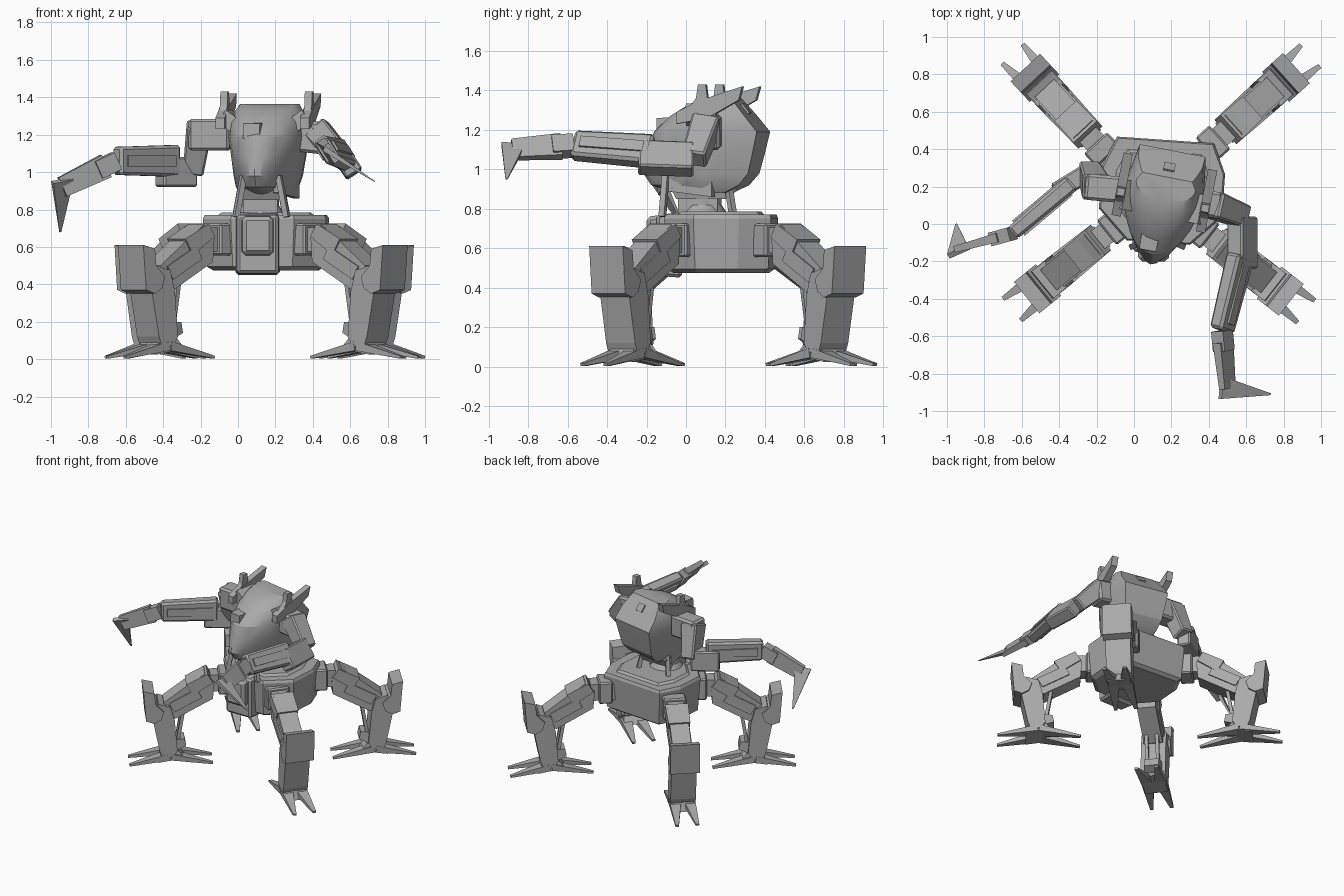
import bpy, bmesh, math
from mathutils import Vector, Matrix

cube = bpy.data.objects.get("Cube")
if cube:
    bpy.data.objects.remove(cube)

grey = bpy.data.materials.new("plain_grey")
grey.use_nodes = True
grey.diffuse_color = (0.4, 0.4, 0.4, 1)
grey.node_tree.nodes["Principled BSDF"].inputs["Base Color"].default_value = (0.4, 0.4, 0.4, 1)
I = Matrix.Identity(4)


def loft(name, rings, m=I, smooth=0, bevel=0):
    """Closed solid through rings of equal point count."""
    bm = bmesh.new()
    loops = [[bm.verts.new(m @ Vector(p)) for p in r] for r in rings]
    n = len(loops[0])
    for a, b in zip(loops, loops[1:]):
        for i in range(n):
            bm.faces.new((a[i], a[(i + 1) % n], b[(i + 1) % n], b[i]))
    bm.faces.new(loops[0])
    bm.faces.new(loops[-1])
    bmesh.ops.recalc_face_normals(bm, faces=bm.faces)
    me = bpy.data.meshes.new(name)
    bm.to_mesh(me)
    bm.free()
    me.materials.append(grey)
    ob = bpy.data.objects.new(name, me)
    bpy.context.collection.objects.link(ob)
    if bevel:
        mod = ob.modifiers.new("bevel", 'BEVEL')
        mod.width = bevel
    if smooth:
        bpy.context.view_layer.objects.active = ob
        ob.select_set(True)
        bpy.ops.object.shade_smooth_by_angle(angle=math.radians(smooth))
        ob.select_set(False)


def beam(name, p, q, w, h, w2=None, h2=None, up=(0, 0, 1), m=I, bevel=0):
    """Tapered box from p to q; w across, h along up."""
    p, q = Vector(p), Vector(q)
    d = (q - p).normalized()
    s = d.cross(Vector(up)).normalized()
    u = s.cross(d)
    def ring(c, a, b):
        return [c + s * a * i / 2 + u * b * j / 2 for i, j in ((-1, -1), (1, -1), (1, 1), (-1, 1))]
    loft(name, [ring(p, w, h), ring(q, w2 or w, h2 or h)], m, bevel=bevel)


def plate(name, outline, half, m=I):
    """Side profile (along, height) given thickness across."""
    loft(name, [[(a, s * half, z) for a, z in outline] for s in (-1, 1)], m)


# Hull: broad side faces, chamfered corners, narrow rim
hull_m = Matrix.Translation((0.15, 0.18, 0)) @ Matrix.Rotation(math.radians(-4), 4, 'Z')
def hull_ring(k, z):
    return [(x * k, y * k, z) for x, y in ((0.33, 0.11), (0.26, 0.27), (-0.26, 0.27), (-0.33, 0.11),
                                          (-0.33, -0.12), (-0.17, -0.28), (0.17, -0.28), (0.33, -0.12))]
loft("hull", [hull_ring(0.84, 0.475), hull_ring(0.94, 0.495), hull_ring(1, 0.75), hull_ring(0.97, 0.77)], hull_m)
loft("hull_deck", [hull_ring(0.8, 0.76), hull_ring(0.7, 0.785)], hull_m)
beam("front_plate", (0.105, -0.02, 0.615), (0.105, -0.15, 0.615), 0.24, 0.33, 0.22, 0.31, bevel=0.015)
beam("front_box", (0.105, -0.1, 0.66), (0.105, -0.2, 0.66), 0.18, 0.22, 0.16, 0.2, bevel=0.02)

# Waist
def disc(r, z, n=12):
    return [(0.12 + r * math.cos(i * math.tau / n), 0.08 + r * math.sin(i * math.tau / n), z) for i in range(n)]
loft("waist", [disc(0.14, 0.76), disc(0.1, 0.82), disc(0.1, 0.9)], smooth=30)
beam("waist_block", (0.12, 0.06, 0.78), (0.12, 0.06, 0.86), 0.18, 0.2, up=(0, 1, 0))
beam("waist_collar", (0.12, 0.09, 0.85), (0.12, 0.09, 0.91), 0.2, 0.28, 0.23, 0.34, up=(0, 1, 0))
for x in (-0.01, 0.26):
    for y in (-0.12, 0.24):
        beam("waist_strut", (x, y, 0.76), (0.12 + (x - 0.12) * 0.7, y * 0.85, 0.98), 0.03, 0.03)

# Torso: rounded front shield, flat sloping back panels
head_m = Matrix.Translation((0.13, 0, 0)) @ Matrix.Rotation(math.radians(-11), 4, 'Z')
def head_ring(z, front, back, hw, nose):
    n = 12
    d = back - front
    pts = [(hw * 0.85, back, z), (-hw * 0.85, back, z), (-hw, back - d * 0.3, z)]
    for i in range(n + 1):
        t = -math.pi / 2 + math.pi * i / n
        k = math.cos(t)
        x = math.sin(t) * (hw * (1 - k) + nose * k)
        pts.append((x, front + d * 0.6 * (1 - k), z))
    return pts + [(hw, back - d * 0.3, z)]
loft("torso", [head_ring(*r) for r in (
    (0.88, -0.06, 0.22, 0.14, 0.08), (0.92, -0.18, 0.3, 0.165, 0.09), (0.98, -0.22, 0.35, 0.18, 0.11),
    (1.08, -0.205, 0.375, 0.195, 0.16), (1.19, -0.165, 0.4, 0.21, 0.2), (1.27, -0.08, 0.335, 0.205, 0.2),
    (1.33, 0.02, 0.285, 0.18, 0.18), (1.365, 0.12, 0.255, 0.16, 0.15))], head_m, smooth=25)
beam("front_sensor", (-0.03, 0, 1.215), (-0.03, -0.15, 1.22), 0.1, 0.1, 0.09, 0.08, m=head_m)
beam("back_hatch", (0, 0.25, 1.26), (0, 0.315, 1.31), 0.06, 0.06, m=head_m)
for s in (-1, 1):
    # Lower side panels beside the shield and swept ear fins
    beam("side_panel", (s * 0.09, -0.08, 0.95), (s * 0.15, 0.17, 0.95), 0.03, 0.12, 0.04, 0.18, m=head_m)
    beam("ear_root", (s * 0.16, 0.12, 1.25), (s * 0.23, 0.12, 1.3), 0.16, 0.08, m=head_m)
    ear_m = head_m @ Matrix.Translation((s * 0.23, 0, 0)) @ Matrix.Rotation(math.pi / 2, 4, 'Z')
    plate("ear_fin", [(0, 1.23), (0, 1.29), (0.12, 1.35), (0.34, 1.42), (0.32, 1.35), (0.16, 1.26)], 0.025, ear_m)
    plate("ear_spike", [(0.04, 1.28), (0.1, 1.36), (0.11, 1.43), (0.15, 1.43), (0.16, 1.35)], 0.02, ear_m)

# Legs: the same leg at each hull corner, radial along local x
shin = [(0.39, 0.07), (0.36, 0.12), (0.38, 0.36), (0.41, 0.47), (0.5, 0.5), (0.54, 0.37), (0.49, 0.12), (0.47, 0.07)]
knee = [(0.48, 0.38), (0.46, 0.44), (0.52, 0.5), (0.53, 0.59), (0.61, 0.61), (0.59, 0.37), (0.53, 0.35)]
thigh = [(0.1, 0.52), (0.09, 0.65), (0.16, 0.72), (0.25, 0.66), (0.46, 0.5), (0.45, 0.4), (0.37, 0.37)]
for x, y, turn in ((0.415, 0.425, 42), (-0.165, 0.39, 133), (-0.1, -0.01, 219), (0.36, -0.03, -38)):
    m = Matrix.Translation((x, y, 0)) @ Matrix.Rotation(math.radians(turn), 4, 'Z')
    beam("hip_axle", (-0.1, 0, 0.64), (0.12, 0, 0.64), 0.12, 0.13, m=m)
    beam("hip_collar", (-0.04, 0, 0.64), (0.06, 0, 0.64), 0.17, 0.17, m=m, bevel=0.01)
    plate("thigh", thigh, 0.07, m)
    beam("thigh_armour", (0.12, 0, 0.69), (0.27, 0, 0.6), 0.17, 0.08, 0.16, 0.1, m=m)
    beam("thigh_side", (0.2, 0, 0.57), (0.4, 0, 0.46), 0.16, 0.08, m=m)
    beam("knee_axle", (0.45, -0.09, 0.44), (0.45, 0.09, 0.44), 0.08, 0.08, m=m)
    plate("shin", shin, 0.093, m)
    plate("knee_guard", knee, 0.108, m)
    for s in (-1, 1):
        beam("shin_piston", (0.31, s * 0.04, 0.45), (0.36, s * 0.04, 0.15), 0.025, 0.025, m=m)
        # Splayed toes, two outward and two inward
        for e, tip in ((1, 0.71), (-1, 0.1)):
            beam("toe", (0.41 + e * 0.01, s * 0.05, 0.07), (tip, s * 0.075, 0.01), 0.09, 0.05, 0.025, 0.015, m=m)
    beam("heel", (0.3, 0, 0.17), (0.4, 0, 0.15), 0.11, 0.06, 0.15, 0.1, m=m)
    beam("ankle", (0.405, 0, 0.04), (0.415, 0, 0.1), 0.17, 0.2, 0.15, 0.13, up=(1, 0, 0), m=m)


def arm(side, root, shoulder, drop, elbow, fore, wrist, hand, tip, up):
    """One arm posed through its joints."""
    beam(side + "_shoulder", root, shoulder, 0.14, 0.17, bevel=0.015)
    mid = Vector(shoulder).lerp(Vector(root), 0.25) + Vector((0, 0, 0.05))
    beam(side + "_upper_arm", mid, drop, 0.14, 0.14, 0.11, 0.12, up=(0, 1, 0.1), bevel=0.01)
    beam(side + "_elbow", drop, elbow, 0.1, 0.16, up=up, bevel=0.01)
    beam(side + "_forearm", fore, wrist, 0.09, 0.17, 0.08, 0.15, up=up, bevel=0.015)
    f, w, h = Vector(fore), Vector(wrist), Vector(hand)
    beam(side + "_forearm_rail", f.lerp(w, 0.1), f.lerp(w, 0.9), 0.105, 0.06, up=up)
    beam(side + "_wrist", w, w.lerp(h, 0.35), 0.075, 0.1, up=up)
    beam(side + "_hand", w.lerp(h, 0.2), h, 0.05, 0.13, 0.035, 0.11, up=up)
    beam(side + "_blade", h - (Vector(tip) - h) * 0.15, tip, 0.03, 0.12, 0.005, 0.01, up=h - w)


arm("right", (-0.04, 0.18, 1.2), (-0.26, 0.2, 1.2), (-0.24, 0.28, 1.0), (-0.42, 0.17, 1.0),
    (-0.33, 0.22, 1.06), (-0.65, -0.05, 1.06), (-0.94, -0.13, 0.92), (-0.95, 0.0, 0.68), (0, 0, 1))
arm("left", (0.28, 0.12, 1.2), (0.46, 0.1, 1.18), (0.58, 0.04, 1.05), (0.58, -0.24, 1.06),
    (0.57, -0.17, 1.09), (0.47, -0.57, 1.12), (0.5, -0.88, 1.1), (0.73, -0.91, 0.95), (-0.55, 0, 0.85))
